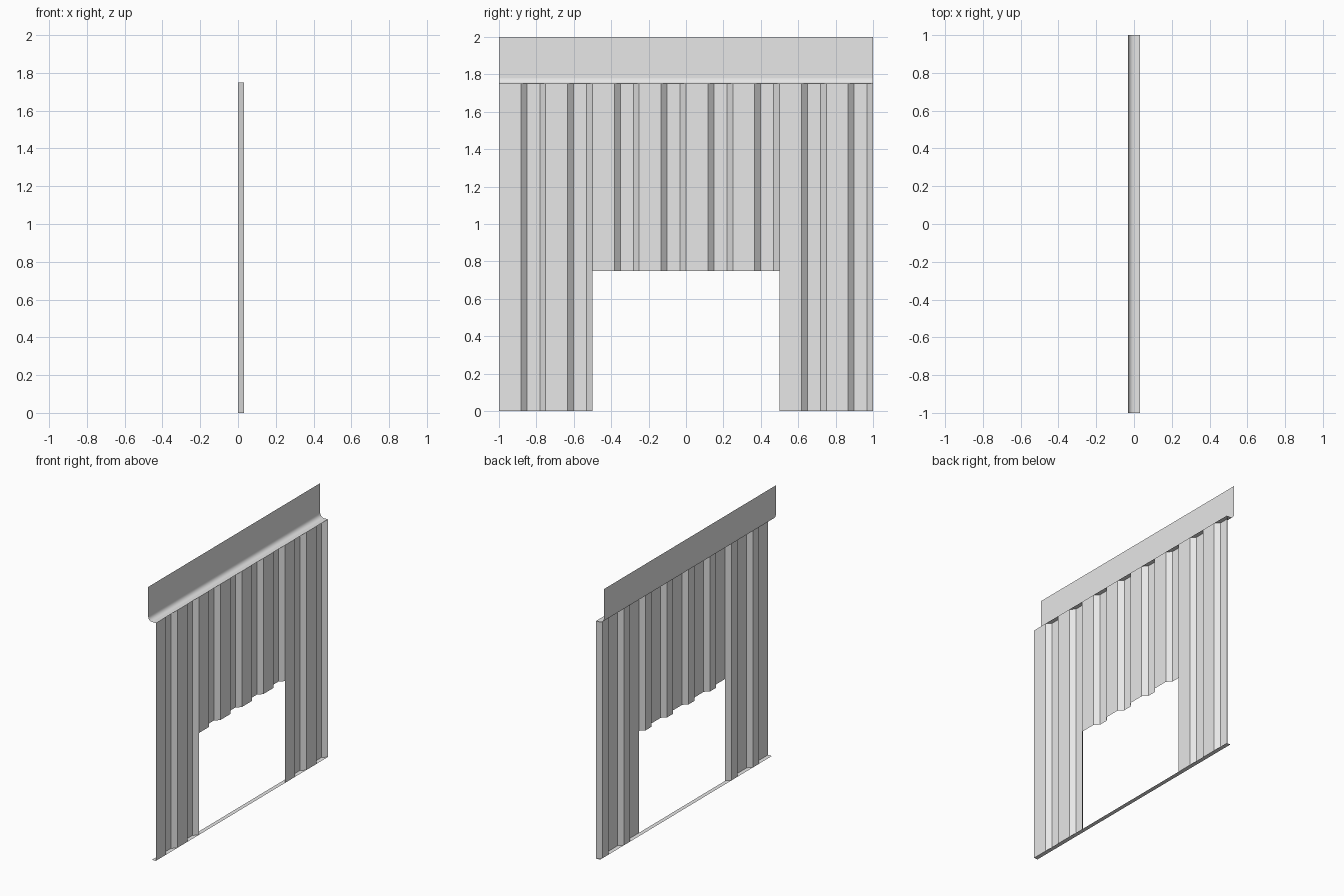
import bpy
import math

cube = bpy.data.objects.get("Cube")
if cube:
    bpy.data.objects.remove(cube, do_unlink=True)

DEPTH = 0.031       # depth of the corrugation
PITCH = 0.25        # one full rib along y
EAVE = 1.75         # top of the corrugated sheet
OPEN_HALF, OPEN_TOP = 0.5, 0.75

grey = bpy.data.materials.new("light grey metal")
grey.use_nodes = True
grey.diffuse_color = (0.8, 0.8, 0.8, 1)
grey.node_tree.nodes["Principled BSDF"].inputs["Base Color"].default_value = (0.8, 0.8, 0.8, 1)


def sheet(name, start, end, smooth=False):
    """Thin sheet stretched between two matching rows of points."""
    n = len(start)
    faces = [(i, i + 1, n + i + 1, n + i) for i in range(n - 1)]
    mesh = bpy.data.meshes.new(name)
    mesh.from_pydata(list(start) + list(end), [], faces)
    mesh.materials.append(grey)
    for poly in mesh.polygons:
        poly.use_smooth = smooth
    obj = bpy.data.objects.new(name, mesh)
    bpy.context.collection.objects.link(obj)
    return obj


def ribs(first, count):
    """Trapezoid rib outline as (x, y) pairs."""
    rib = [(DEPTH, 0), (DEPTH, 0.117), (0, 0.149), (0, 0.219)]
    points = [(x, first + k * PITCH + y) for k in range(count) for x, y in rib]
    return points + [(DEPTH, first + count * PITCH)]


def corrugated(name, first, count, bottom):
    outline = ribs(first, count)
    sheet(name, [(x, y, bottom) for x, y in outline],
          [(x, y, EAVE) for x, y in outline])


def along_y(name, profile, smooth=False):
    """Sheet with an (x, z) profile running the full width of the wall."""
    sheet(name, [(x, -1, z) for x, z in profile],
          [(x, 1, z) for x, z in profile], smooth)


# Corrugated wall around the opening
corrugated("right_wall_panel", -1, 2, 0)
corrugated("left_wall_panel", OPEN_HALF, 2, 0)
corrugated("wall_above_opening", -OPEN_HALF, 4, OPEN_TOP)

# Floor strip, ledge, curved flashing and upright fascia
along_y("floor_strip", [(DEPTH, 0), (0, 0)])
along_y("top_ledge", [(DEPTH, EAVE), (0, EAVE)])
steps = 6
cove = [(-DEPTH * math.sin(a), EAVE + DEPTH * (1 - math.cos(a)))
        for a in (math.pi / 2 * i / steps for i in range(steps + 1))]
along_y("curved_flashing", cove, smooth=True)
along_y("fascia", [(-DEPTH, EAVE + DEPTH), (-DEPTH, 2)])
